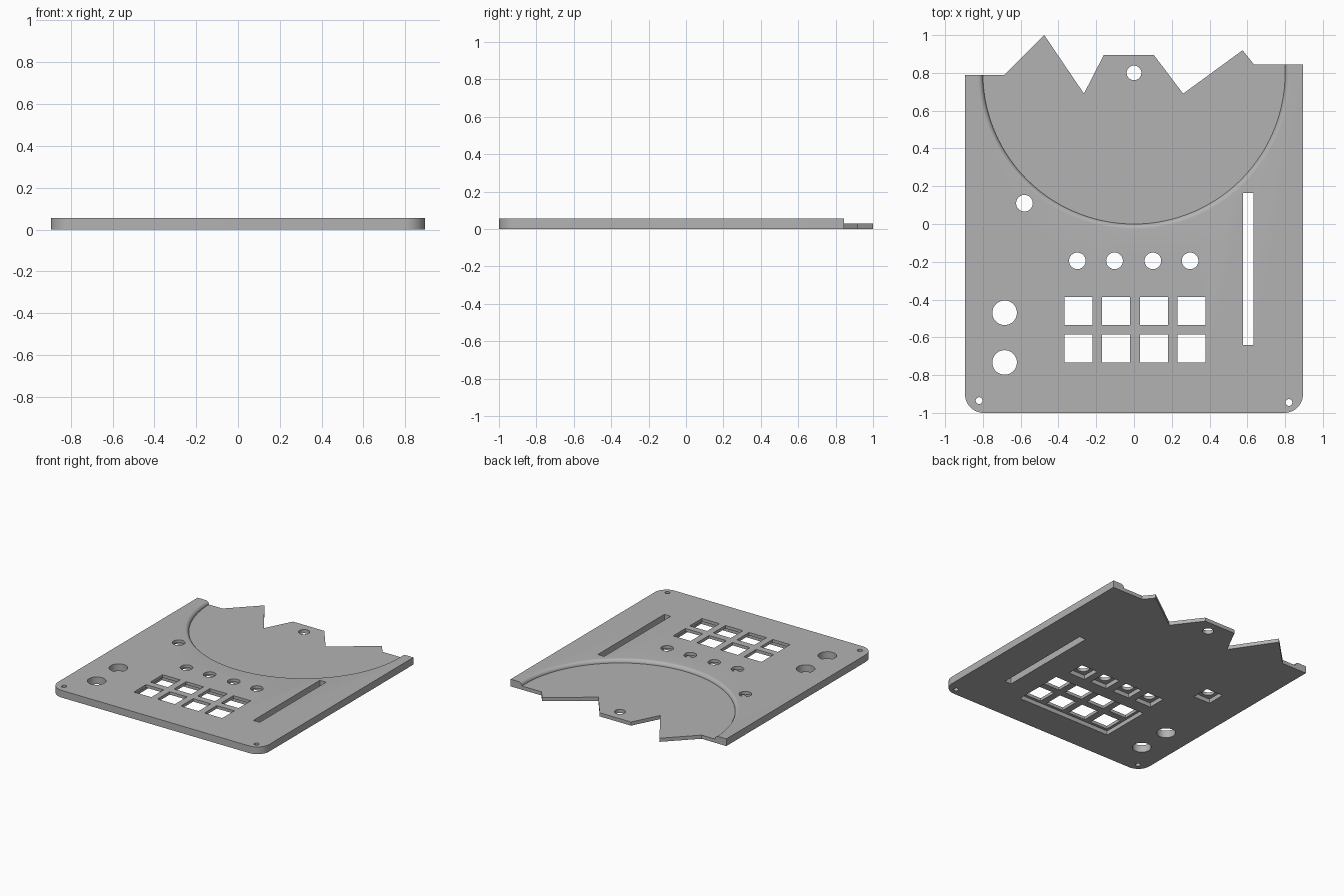
import bpy, bmesh, math

TOP, FLOOR, FILLET = 0.055, 0.028, 0.027

old = bpy.data.objects.get("Cube")
if old:
    bpy.data.objects.remove(old, do_unlink=True)

grey = bpy.data.materials.new("panel grey")
grey.use_nodes = True
colour = (0.45, 0.45, 0.45, 1)
grey.diffuse_color = colour
grey.node_tree.nodes["Principled BSDF"].inputs["Base Color"].default_value = colour


def loft(bm, rings):
    """Closed solid through a stack of (outline, z) rings."""
    loops = [[bm.verts.new((x, y, z)) for x, y in pts] for pts, z in rings]
    n = len(loops[0])
    for low, high in zip(loops, loops[1:]):
        for i in range(n):
            j = (i + 1) % n
            bm.faces.new((low[i], low[j], high[j], high[i]))
    bm.faces.new(loops[0][::-1])
    bm.faces.new(loops[-1])


def arc(cx, cy, r, start, end, steps):
    angles = [math.radians(start + (end - start) * i / steps) for i in range(steps + 1)]
    return [(cx + r * math.cos(a), cy + r * math.sin(a)) for a in angles]


def rect(x0, x1, y0, y1):
    return [(x0, y0), (x1, y0), (x1, y1), (x0, y1)]


def make(name, solids):
    bm = bmesh.new()
    for rings in solids:
        loft(bm, rings)
    bmesh.ops.recalc_face_normals(bm, faces=bm.faces)
    mesh = bpy.data.meshes.new(name)
    bm.to_mesh(mesh)
    bm.free()
    mesh.materials.append(grey)
    obj = bpy.data.objects.new(name, mesh)
    bpy.context.collection.objects.link(obj)
    return obj


def cut(target, name, solids):
    cutter = make(name, solids)
    cutter.hide_render = True
    mod = target.modifiers.new(name, 'BOOLEAN')
    mod.operation, mod.solver, mod.object = 'DIFFERENCE', 'EXACT', cutter
    bpy.context.view_layer.objects.active = target
    bpy.ops.object.modifier_apply(modifier=name)
    bpy.data.objects.remove(cutter, do_unlink=True)


# Plate with rounded front corners and a jagged back edge
jagged = [(0.895, 0.845), (0.635, 0.845), (0.575, 0.92), (0.26, 0.69), (0.105, 0.895),
          (-0.16, 0.895), (-0.265, 0.69), (-0.475, 1.0), (-0.685, 0.79), (-0.895, 0.79)]
outline = arc(-0.795, -0.9, 0.1, 180, 270, 12) + arc(0.795, -0.9, 0.1, 270, 360, 12) + jagged
panel = make("control_panel", [[(outline, 0), (outline, TOP)]])


# Round dish with a rolled rim, open towards the back
def dish(r):
    return arc(0, 0.8, r, 180, 360, 96) + [(r, 1.2), (-r, 1.2)]


rim = []
for i in range(9):
    t = math.radians(90 * i / 8)
    rim.append((dish(0.8 + FILLET * (1 - math.cos(t))), FLOOR + FILLET * math.sin(t)))
rim.append((dish(0.8 + FILLET), 0.1))
cut(panel, "dish_cutter", [rim])

# Pockets under the knobs and the button block
knobs = [(x, -0.195) for x in (-0.3, -0.103, 0.1, 0.297)] + [(-0.58, 0.11)]
h = 0.07
pockets = [rect(x - h, x + h, y - h, y + h) for x, y in knobs]
pockets.append(rect(-0.39, 0.4, -0.755, -0.365))
cut(panel, "pocket_cutter", [[(p, -0.05), (p, 0.032)] for p in pockets])

# Through openings: knobs, large buttons, screws, pivot, slider slot, square pads
circles = [(x, y, 0.044) for x, y in knobs]
circles += [(-0.685, y, 0.065) for y in (-0.47, -0.733)]
circles += [(-0.82, -0.935, 0.018), (0.82, -0.945, 0.018), (0, 0.8, 0.039)]
holes = [arc(x, y, r, 0, 360, 40)[:-1] for x, y, r in circles]
holes.append(rect(0.578, 0.632, -0.64, 0.165))
for col in range(4):
    for row in range(2):
        x, y = -0.295 + 0.2 * col, -0.66 + 0.2 * row
        holes.append(rect(x - 0.074, x + 0.074, y - 0.074, y + 0.074))
cut(panel, "hole_cutter", [[(p, -0.05), (p, 0.1)] for p in holes])

# Smooth curved walls, keep crisp edges
bpy.ops.object.select_all(action='DESELECT')
panel.select_set(True)
bpy.context.view_layer.objects.active = panel
bpy.ops.object.shade_smooth_by_angle(angle=math.radians(30))
